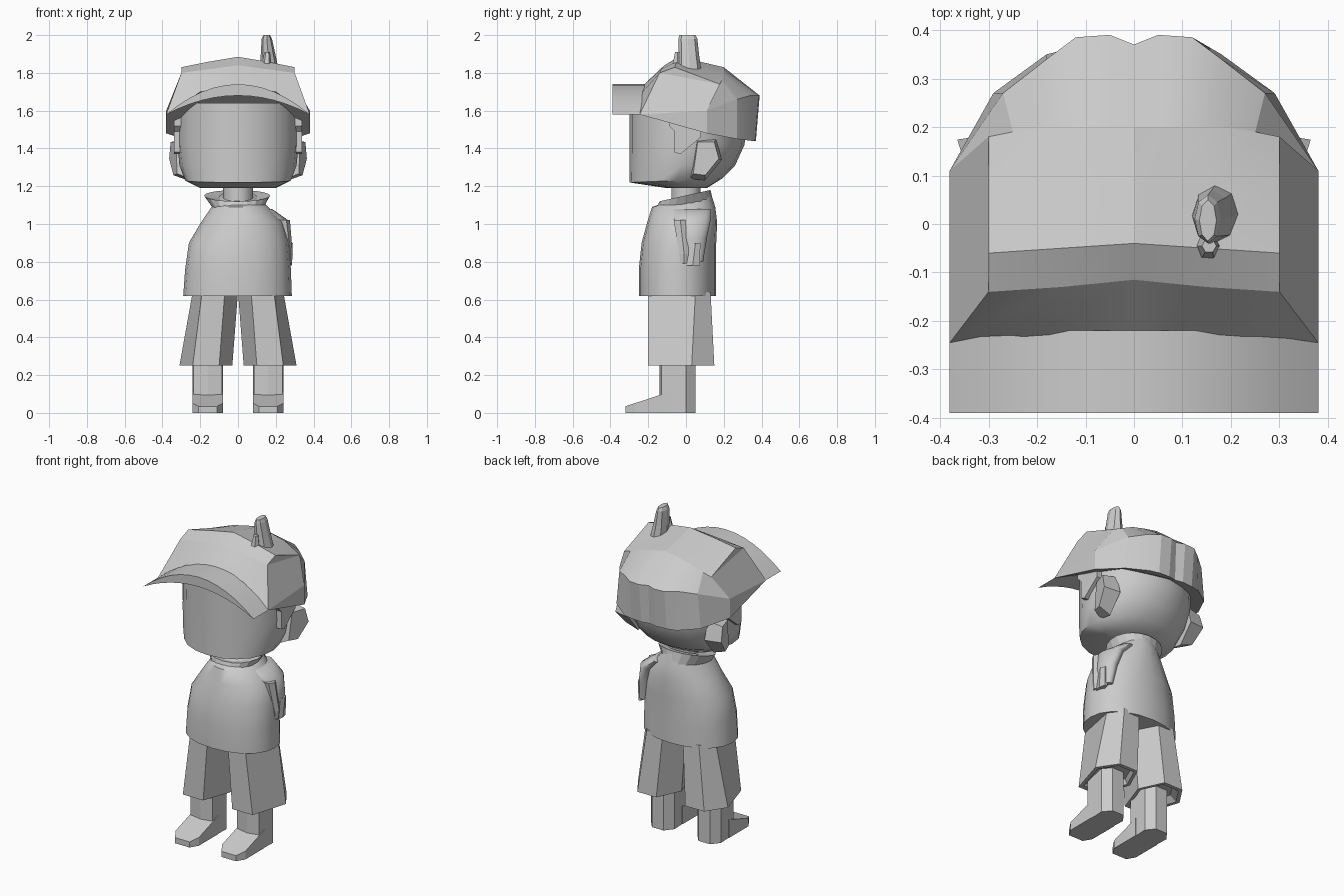
import bpy, bmesh, math
from mathutils import Vector

if "Cube" in bpy.data.objects:
    bpy.data.objects.remove(bpy.data.objects["Cube"], do_unlink=True)

UNIT = 0.01  # all measures below are in hundredths
GREY = (0.6, 0.6, 0.6, 1)
material = bpy.data.materials.new("plain grey")
material.use_nodes = True
material.diffuse_color = GREY
material.node_tree.nodes["Principled BSDF"].inputs["Base Color"].default_value = GREY


def loft(name, rings, bottom=True, top=True, smooth=None):
    """Skin a list of equal length rings, with optional end faces."""
    bm = bmesh.new()
    loops = [[bm.verts.new(Vector(p) * UNIT) for p in ring] for ring in rings]
    count = len(loops[0])
    for low, high in zip(loops, loops[1:]):
        for i in range(count):
            j = (i + 1) % count
            bm.faces.new((low[i], low[j], high[j], high[i]))
    if bottom:
        bm.faces.new(loops[0][::-1])
    if top:
        bm.faces.new(loops[-1])
    bmesh.ops.remove_doubles(bm, verts=bm.verts, dist=UNIT / 50)
    bmesh.ops.recalc_face_normals(bm, faces=bm.faces)
    mesh = bpy.data.meshes.new(name)
    bm.to_mesh(mesh)
    bm.free()
    mesh.materials.append(material)
    obj = bpy.data.objects.new(name, mesh)
    bpy.context.collection.objects.link(obj)
    if smooth:
        bpy.ops.object.select_all(action="DESELECT")
        obj.select_set(True)
        bpy.context.view_layer.objects.active = obj
        bpy.ops.object.shade_smooth_by_angle(angle=math.radians(smooth))
    return obj


def oval(z, left, right, front, back, power=1.0, tilt=0.0, sides=20):
    """Rounded ring inside given limits; tilt lifts the back edge."""
    ring = []
    for i in range(sides):
        a = math.tau * i / sides
        c, s = math.cos(a), math.sin(a)
        c = math.copysign(abs(c) ** power, c)
        s = math.copysign(abs(s) ** power, s)
        x = (left + right) / 2 + c * (right - left) / 2
        y = (front + back) / 2 + s * (back - front) / 2
        ring.append((x, y, z + tilt * s))
    return ring


def flat(z, outline, side=1):
    return [(side * x, y, z) for x, y in outline]


def mirrored(half):
    """Close a half ring that starts and ends on the middle plane."""
    return half + [(-x, y, z) for x, y, z in half[-2:0:-1]]


# Head and neck
loft("head", [oval(119, -20, 20, -10, 11),
              oval(123, -28, 28, -30, 19, .95, 1),
              oval(131, -31, 31, -30, 26),
              oval(142, -32, 32, -30, 31),
              oval(164, -32, 32, -30, 33)], smooth=40)
loft("neck", [oval(z, -8, 8, -8, 8, sides=10) for z in (105, 121)], smooth=40)

# Cap crown: lower edge, shoulder, front slope, top edge and ridge
lower = [(0, -22, 174), (20, -23, 170), (38, -24.5, 158), (38, 11, 148),
         (29, 27, 145), (18, 35, 144), (12, 36.5, 144), (5, 37, 144), (0, 36, 144)]
shoulder = lower[:3] + [(38, 11, 160), (27, 27, 166), (18, 34, 168),
                        (12, 38.5, 168), (5, 39, 168), (0, 37, 168)]
slope = [(0, -11.5, 184), (15, -13, 182), (30, -14, 180), (30, 18, 174),
         (25, 19, 176), (18, 20, 179), (10, 20, 181), (5, 20, 182), (0, 20, 183)]
crest = [(0, -4, 188.5), (15, -5, 186), (30, -6, 183)] + slope[3:]
middle, between, edge = (0, 8, 185.8), (17, 8, 182.5), (30, 6, 178.5)
ridge = [middle, between] + [edge] * 3 + [between] * 2 + [middle] * 2
loft("cap_crown", [mirrored(r) for r in (lower, shoulder, slope, crest, ridge)],
     top=False, smooth=14)

# Arched brim, thickest at the middle
steps = [i / 6 for i in range(-6, 7)]


def brim_profile(y):
    over = [(38 * t, y, 174 - 16 * t * t) for t in steps]
    under = [(38 * t, y, 168 - 10 * t * t) for t in steps[-2:0:-1]]
    return over + under


loft("cap_brim", [brim_profile(y) for y in (-39, -22)], smooth=30)

# Feather-like tuft on the cap, with a small nub in front
loft("tuft", [oval(182, 12, 21.5, -4, 8, sides=8),
              oval(189, 12, 20, -4, 7, sides=8),
              oval(198, 12.5, 18, -4, 6, sides=8),
              oval(200, 13.5, 17, -3.5, 5, sides=8)])
loft("tuft_nub", [oval(182, 12, 18, -8, -1, sides=6),
                  oval(191, 14, 17, -6, -3, sides=6)])

# Ears and the hair plates beside them
ear = [(2, 124), (5, 145), (16, 145), (19, 134), (10, 123)]
hair = [(-9, 160), (-9, 152), (-6, 149), (-6, 138), (-3, 137), (8, 146), (8, 160)]
for label, side in (("left", 1), ("right", -1)):
    rim = [(11 + (y - 11) * .8, 137 + (z - 137) * .8) for y, z in ear]
    loft(label + "_ear", [[(side * 26, y, z) for y, z in ear],
                          [(side * (31 + y / 3.2), y, z) for y, z in rim]])
    loft(label + "_hair", [[(side * x, y, z) for y, z in hair] for x in (28, 34)])

# Loose shirt with an open collar
loft("shirt", [oval(62, -29, 28.5, -25, 16, .92),
               oval(76, -28, 28, -25, 16, .92),
               oval(90, -26, 27, -23.5, 16, .95),
               oval(101, -19.5, 24, -20.5, 16.5),
               oval(109, -14, 16, -18, 15.5),
               oval(114, -10, 11, -12, 13, tilt=3)], smooth=45)
loft("collar", [oval(108, -13, 13, -17, 14.5, tilt=3),
                oval(115, -18, 17, -14, 13, tilt=3),
                oval(114, -10, 10, -9, 9, tilt=3)],
     bottom=False, top=False)

# Bent arm at the left side
loft("left_sleeve", [oval(80, 21, 27.5, 0, 9),
                     oval(92, 18, 28, -4, 11, 1.1),
                     oval(102, 14, 26.5, -7, 13, 1.1),
                     oval(108, 8, 18, -9, 13)], smooth=50)
loft("left_forearm", [oval(79, 25, 28.5, -3, 1, sides=6),
                      oval(84, 24, 29, -4, 2, sides=6),
                      oval(102, 20, 27.5, -7, 1, sides=6)])
loft("left_hand", [oval(78, 25, 28.5, -1, 8, sides=6),
                   oval(90, 24, 29, 2, 8, sides=6)])

# Short trousers, legs and feet
hem = [(10, -20), (24, -20), (31, 3), (23, 15), (10, 15), (3, 0)]
waist = [(7, -20), (19, -20), (24, 5), (18, 13), (7, 13), (0, 0)]
shin = [(16, -14), (23.5, -13), (24, 0), (20, 5), (12, 5), (8, 0), (8.5, -13)]
sole = [(8, -8), (8, -27), (11, -32), (21, -32), (24, -27), (24, -8)]
for label, side in (("left", 1), ("right", -1)):
    inner = [(16 + (x - 16) * .85, y * .85) for x, y in hem]
    recess = [(15 + (x - 16) * .65, y * .7) for x, y in hem]
    loft(label + "_trouser", [flat(28, recess, side), flat(25, inner, side),
                              flat(25, hem, side), flat(64, waist, side)])
    loft(label + "_leg", [flat(z, shin, side) for z in (0, 29)])
    upper = [(side * x, y, 3.5 + (y + 32) * .33) for x, y in sole]
    loft(label + "_foot", [flat(0, sole, side), upper])
